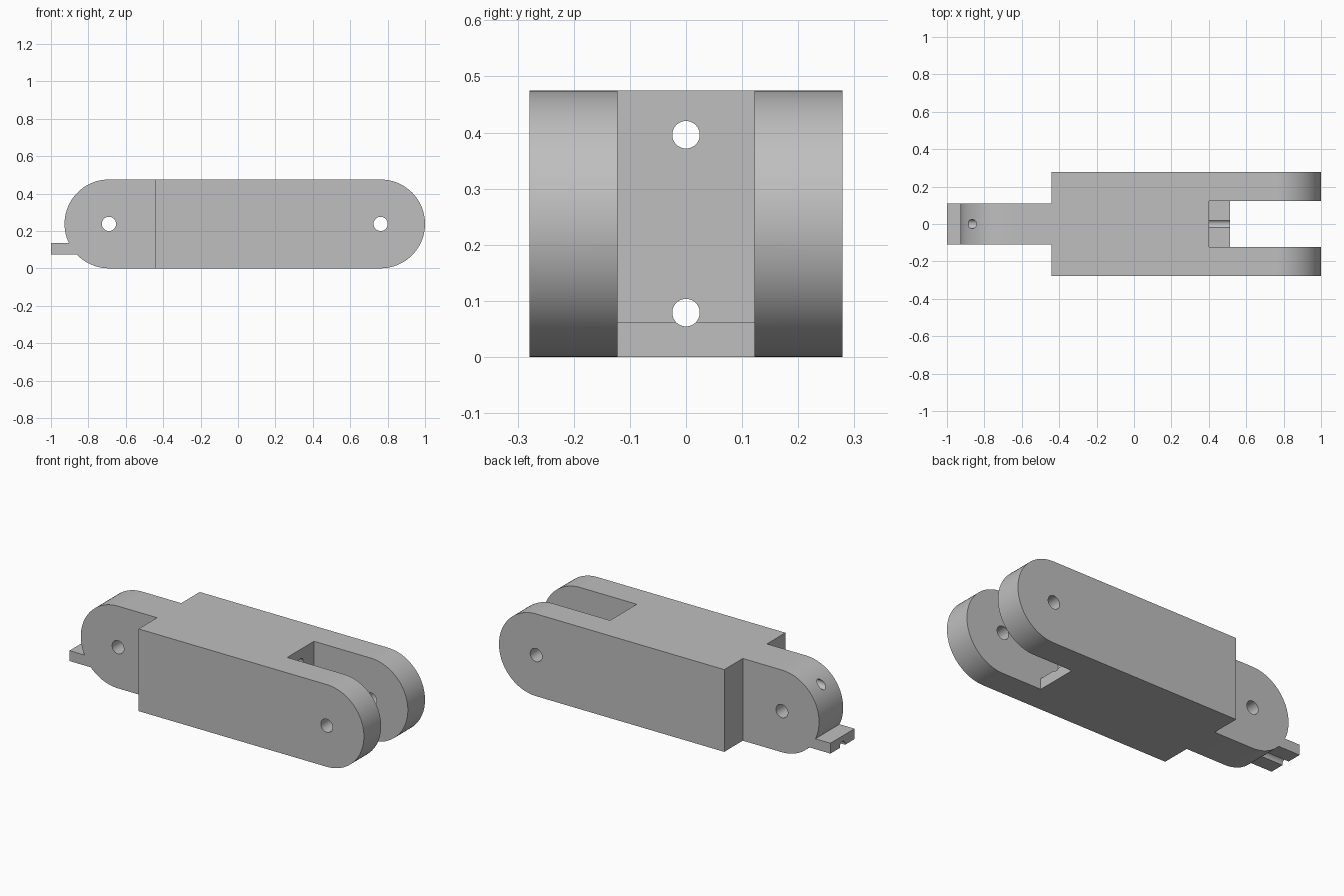
import bpy, bmesh, math
from mathutils import Matrix

cube = bpy.data.objects.get("Cube")
if cube:
    bpy.data.objects.remove(cube, do_unlink=True)

R = 0.2375             # end radius, half the arm height
HEAD_X, FORK_X = -0.69, 0.7625   # pivot centres
HALF_W, TONGUE_W, SLOT_W = 0.279, 0.11, 0.122
SHOULDER_X = -0.44

grey = bpy.data.materials.new("plain grey")
grey.use_nodes = True
colour = (0.52, 0.52, 0.52, 1)
grey.diffuse_color = colour
grey.node_tree.nodes["Principled BSDF"].inputs["Base Color"].default_value = colour


def add_object(name, bm):
    bmesh.ops.recalc_face_normals(bm, faces=bm.faces)
    mesh = bpy.data.meshes.new(name)
    bm.to_mesh(mesh)
    bm.free()
    mesh.materials.append(grey)
    obj = bpy.data.objects.new(name, mesh)
    bpy.context.collection.objects.link(obj)
    return obj


def box(name, x, y, z):
    bm = bmesh.new()
    bmesh.ops.create_cube(bm, size=1)
    for v in bm.verts:
        v.co = [a + (b - a) * (c + 0.5) for (a, b), c in zip((x, y, z), v.co)]
    return add_object(name, bm)


def rod(name, centre, radius, length, axis):
    bm = bmesh.new()
    turn = Matrix.Rotation(math.pi / 2, 4, axis)
    bmesh.ops.create_cone(bm, cap_ends=True, segments=40, radius1=radius, radius2=radius,
                          depth=length, matrix=Matrix.Translation(centre) @ turn)
    return add_object(name, bm)


def combine(target, tool, operation):
    mod = target.modifiers.new(tool.name, "BOOLEAN")
    mod.operation, mod.object, mod.solver = operation, tool, "EXACT"
    bpy.context.view_layer.objects.active = target
    bpy.ops.object.modifier_apply(modifier=mod.name)
    bpy.data.objects.remove(tool, do_unlink=True)


# Arm blank: a long bar with both ends fully rounded
bm = bmesh.new()
steps = 40
outline = []
for centre, start in ((FORK_X, -math.pi / 2), (HEAD_X, math.pi / 2)):
    for i in range(steps + 1):
        a = start + math.pi * i / steps
        outline.append(bm.verts.new((centre + R * math.cos(a), -HALF_W, R + R * math.sin(a))))
face = bm.faces.new(outline)
extruded = bmesh.ops.extrude_face_region(bm, geom=[face])["geom"]
bmesh.ops.translate(bm, vec=(0, 2 * HALF_W, 0),
                    verts=[g for g in extruded if isinstance(g, bmesh.types.BMVert)])
arm = add_object("link_arm", bm)

# Narrow tongue: trim both sides of the head
for s in (-1, 1):
    combine(arm, box("side_cut", (-1.2, SHOULDER_X), sorted((s * TONGUE_W, s * 0.4)), (-0.1, 0.6)),
            "DIFFERENCE")

# Fork slot, leaving a low ledge at its root
combine(arm, box("upper_slot", (0.40, 1.2), (-SLOT_W, SLOT_W), (0.062, 0.6)), "DIFFERENCE")
combine(arm, box("lower_slot", (0.513, 1.2), (-SLOT_W, SLOT_W), (-0.1, 0.2)), "DIFFERENCE")

# Stop tab on the head
combine(arm, box("stop_tab", (-1, -0.75), (-TONGUE_W, TONGUE_W), (0.075, 0.135)), "UNION")

# Cross pin holes
for x in (HEAD_X, FORK_X):
    combine(arm, rod("pin_hole", (x, 0, R), 0.038, 1, "X"), "DIFFERENCE")

# Lengthwise cable holes
for z in (0.079, 0.396):
    combine(arm, rod("cable_hole", (0, 0, z), 0.0245, 3, "Y"), "DIFFERENCE")

# Smooth rounded surfaces, sharp edges
bpy.ops.object.select_all(action="DESELECT")
arm.select_set(True)
bpy.context.view_layer.objects.active = arm
bpy.ops.object.shade_smooth_by_angle(angle=math.radians(30))
